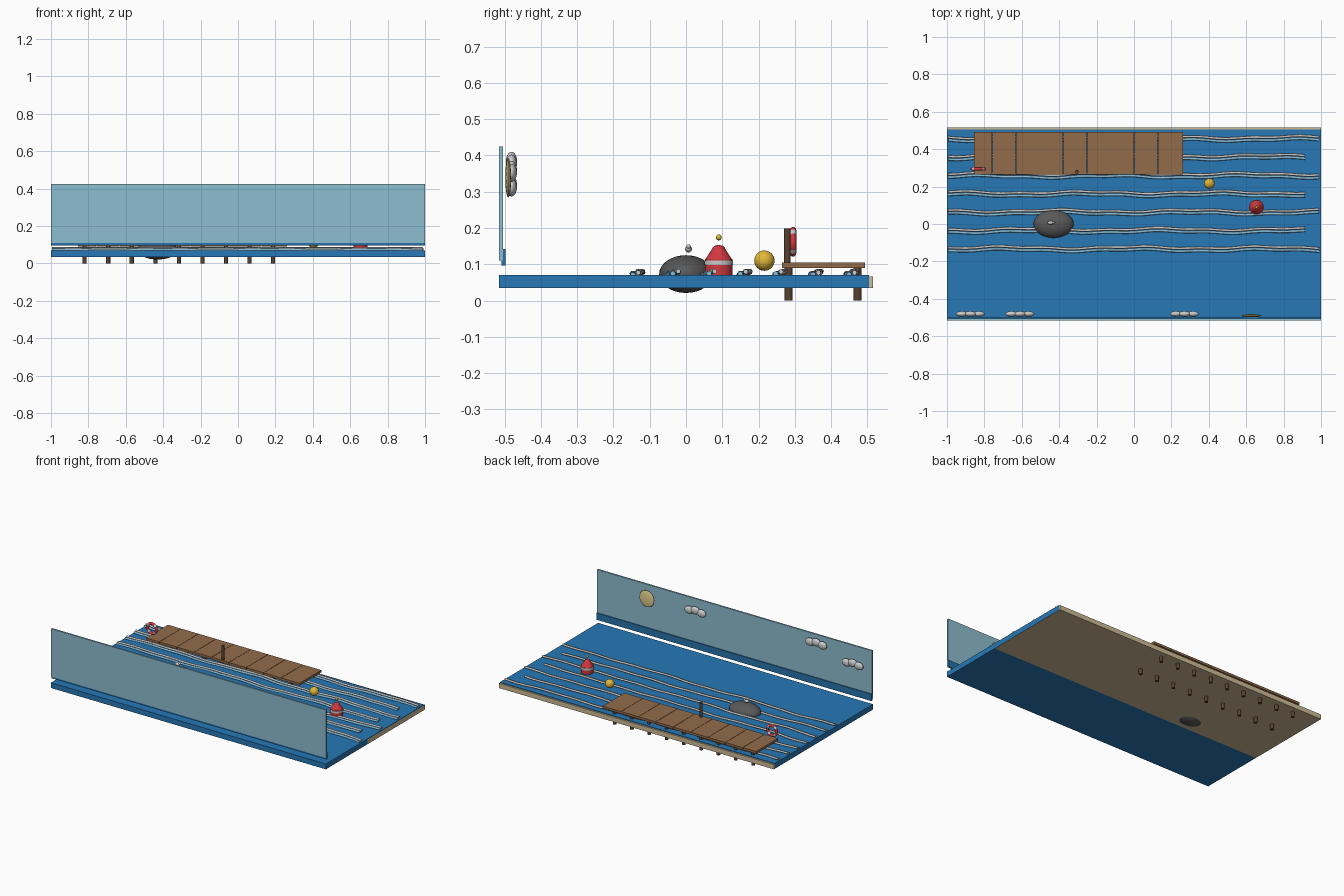
import bpy, bmesh, math

if "Cube" in bpy.data.objects:
    bpy.data.objects.remove(bpy.data.objects["Cube"])

def material(name, r, g, b):
    m = bpy.data.materials.new(name)
    m.diffuse_color = (r, g, b, 1)
    m.use_nodes = True
    m.node_tree.nodes["Principled BSDF"].inputs["Base Color"].default_value = m.diffuse_color
    return m

WATER = material("water", 0.02, 0.19, 0.47)
DEEP = material("horizon_blue", 0.02, 0.17, 0.40)
SKY = material("sky", 0.27, 0.51, 0.62)
SAND = material("sand", 0.62, 0.50, 0.30)
WOOD = material("wood", 0.29, 0.15, 0.07)
DARK = material("dark_wood", 0.10, 0.055, 0.03)
RED = material("red", 0.65, 0.04, 0.05)
WHITE = material("white", 0.8, 0.8, 0.78)
FOAM = material("pale_water", 0.25, 0.52, 0.72)
YELLOW = material("yellow", 0.75, 0.48, 0.04)
SUN = material("sun", 0.75, 0.62, 0.27)
ROCK = material("rock", 0.10, 0.10, 0.10)

def finish(name, mat, smooth=False):
    o = bpy.context.object
    o.name = name
    o.data.materials.append(mat)
    if smooth:
        bpy.ops.object.shade_smooth_by_angle()
    return o

def box(name, x0, x1, y0, y1, z0, z1, mat):
    bpy.ops.mesh.primitive_cube_add(size=1, location=((x0 + x1) / 2, (y0 + y1) / 2, (z0 + z1) / 2))
    bpy.context.object.scale = (x1 - x0, y1 - y0, z1 - z0)
    return finish(name, mat)

def ball(name, loc, radii, mat):
    bpy.ops.mesh.primitive_uv_sphere_add(segments=32, ring_count=16, radius=1, location=loc)
    bpy.context.object.scale = radii
    return finish(name, mat, True)

def post(name, x, y, z0, z1, r, mat, r2=None):
    bpy.ops.mesh.primitive_cone_add(vertices=24, radius1=r, radius2=r if r2 is None else r2,
                                    depth=z1 - z0, location=(x, y, (z0 + z1) / 2))
    return finish(name, mat, True)

def tube(name, pts, r, mat, cyclic=False):
    c = bpy.data.curves.new(name, 'CURVE')
    c.dimensions = '3D'
    c.bevel_depth = r
    c.bevel_resolution = 3
    c.use_fill_caps = True
    s = c.splines.new('POLY')
    s.points.add(len(pts) - 1)
    for p, q in zip(s.points, pts):
        p.co = (*q, 1)
    s.use_cyclic_u = cyclic
    c.materials.append(mat)
    o = bpy.data.objects.new(name, c)
    bpy.context.collection.objects.link(o)
    return o

# Water, sand bed and backdrop
box("water_slab", -1, 1, -0.515, 0.505, 0.035, 0.07, WATER)
box("sand_bed", -1, 1, -0.08, 0.515, 0.0348, 0.066, SAND)
box("sky_panel", -1, 1, -0.515, -0.504, 0.11, 0.425, SKY)
box("horizon_strip", -1, 1, -0.509, -0.498, 0.097, 0.142, DEEP)

# Sun and clouds
ball("sun_disc", (0.628, -0.49, 0.338), (0.054, 0.008, 0.054), SUN)
for i, (x, z) in enumerate([(0.27, 0.352), (-0.61, 0.377), (-0.875, 0.312)]):
    for k in (-1, 0, 1):
        ball(f"cloud_{i}_{k}", (x + 0.045 * k, -0.481, z + (0.008 if k == 0 else 0)),
             (0.032, 0.015, 0.025), WHITE)

# Wave crests: a white line with a pale line beside it
for i in range(7):
    y = 0.46 - 0.0983 * i
    end = 0.99 if i % 2 == 0 else 0.915
    n = 40
    for name, dy, z, r, mat in (("wave_foam", 0.004, 0.079, 0.0065, WHITE),
                                ("wave_body", -0.011, 0.073, 0.007, FOAM)):
        pts = []
        for k in range(n + 1):
            x = -0.995 + (end + 0.995) * k / n
            pts.append((x, y + dy + 0.005 * math.sin(9 * x + 1.3 * i) + 0.003 * math.sin(23 * x + i),
                        z + 0.002 * math.sin(11 * x + i)))
        tube(f"{name}_{i}", pts, r, mat)

# Pier deck planks and posts
seams = [-0.855] + [-0.757 + 0.1265 * k for k in range(8)] + [0.263]
for i, (a, b) in enumerate(zip(seams, seams[1:])):
    box(f"pier_plank_{i}", a, b - 0.002, 0.265, 0.493, 0.09, 0.105, WOOD)
for i in range(9):
    for side, y in (("front", 0.283), ("back", 0.473)):
        post(f"pier_post_{side}_{i}", -0.82 + 0.126 * i, y, 0, 0.092, 0.011, DARK)
post("mooring_post", -0.305, 0.279, 0.1, 0.198, 0.0095, DARK)

# Life ring with white bands
c, R = (-0.833, 0.295, 0.162), 0.032
def arc(a0, a1, n):
    return [(c[0] + R * math.cos(a0 + (a1 - a0) * k / n), c[1],
             c[2] + R * math.sin(a0 + (a1 - a0) * k / n)) for k in range(n + 1)]
tube("life_ring", arc(0, 2 * math.pi, 40)[:-1], 0.009, RED, True)
for i in range(4):
    a = math.pi / 4 + i * math.pi / 2
    tube(f"life_ring_band_{i}", arc(a - 0.2, a + 0.2, 6), 0.0095, WHITE)

# Rock with a resting bird
ball("rock", (-0.43, 0.0, 0.073), (0.107, 0.074, 0.052), ROCK)
ball("bird_body", (-0.445, 0.007, 0.142), (0.019, 0.0095, 0.0095), WHITE)
ball("bird_head", (-0.43, 0.007, 0.149), (0.007, 0.006, 0.006), WHITE)

# Channel buoy and round float
bx, by = 0.655, 0.09
post("buoy_base", bx, by, 0.06, 0.114, 0.038, RED)
post("buoy_band", bx, by, 0.098, 0.111, 0.040, WHITE)
post("buoy_cone", bx, by, 0.112, 0.144, 0.038, RED, 0.017)
ball("buoy_cap", (bx, by, 0.142), (0.018, 0.018, 0.011), RED)
ball("buoy_lamp", (bx, by, 0.174), (0.008, 0.008, 0.008), YELLOW)
ball("round_float", (0.403, 0.216, 0.11), (0.028, 0.028, 0.028), YELLOW)
